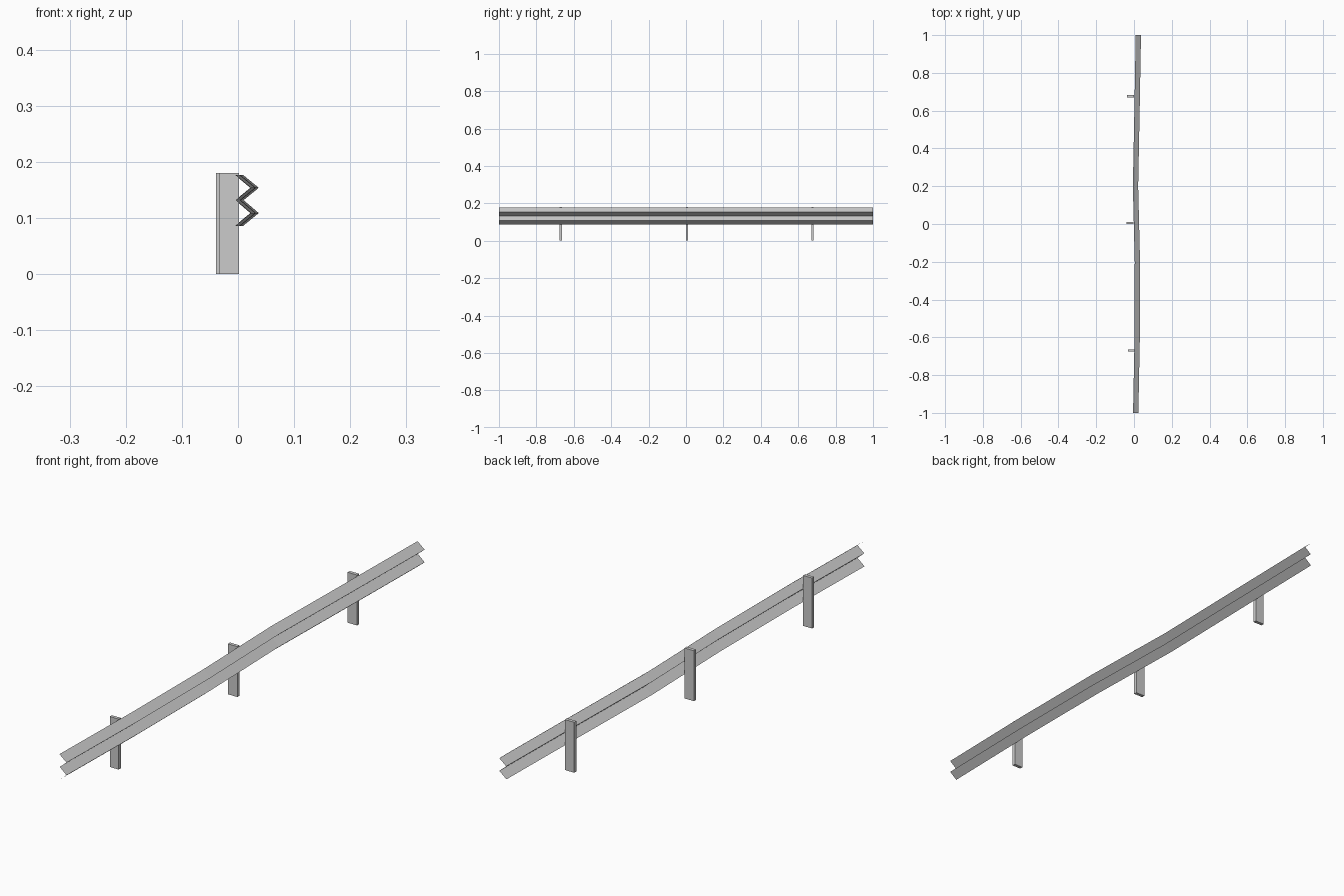
import bpy, bmesh

if "Cube" in bpy.data.objects:
    bpy.data.objects.remove(bpy.data.objects["Cube"])

# Sideways drift of the slightly bent barrier along its length (y, x offset)
BENDS = [(-1.0, -0.005), (-0.6, 0.003), (-0.2, 0.004),
         (0.2, -0.006), (0.6, 0.002), (1.0, 0.009)]
# Double-ridge rail cross-section (x, z), top to bottom
PROFILE = [(0.0, 0.177), (0.028, 0.154), (0.001, 0.132), (0.028, 0.109), (0.0, 0.086)]


def finish(name, bm):
    mesh = bpy.data.meshes.new(name)
    bm.to_mesh(mesh)
    bm.free()
    obj = bpy.data.objects.new(name, mesh)
    bpy.context.collection.objects.link(obj)
    return obj


# Sheet-metal rail: sweep the profile through the bend stations
bm = bmesh.new()
rows = [[bm.verts.new((x + dx, y, z)) for x, z in PROFILE] for y, dx in BENDS]
for a, b in zip(rows, rows[1:]):
    for i in range(len(PROFILE) - 1):
        bm.faces.new((a[i], a[i + 1], b[i + 1], b[i]))
finish("guard_rail", bm)


# Flat upright posts behind the rail
def post(name, y, x_min, x_max, height=0.18, thick=0.012):
    bm = bmesh.new()
    bmesh.ops.create_cube(bm, size=1)
    bmesh.ops.scale(bm, vec=(x_max - x_min, thick, height), verts=bm.verts)
    bmesh.ops.translate(bm, vec=((x_min + x_max) / 2, y, height / 2), verts=bm.verts)
    finish(name, bm)


post("front_post", -0.67, -0.033, 0.002)
post("middle_post", 0.005, -0.039, -0.002)
post("back_post", 0.676, -0.036, 0.001)
